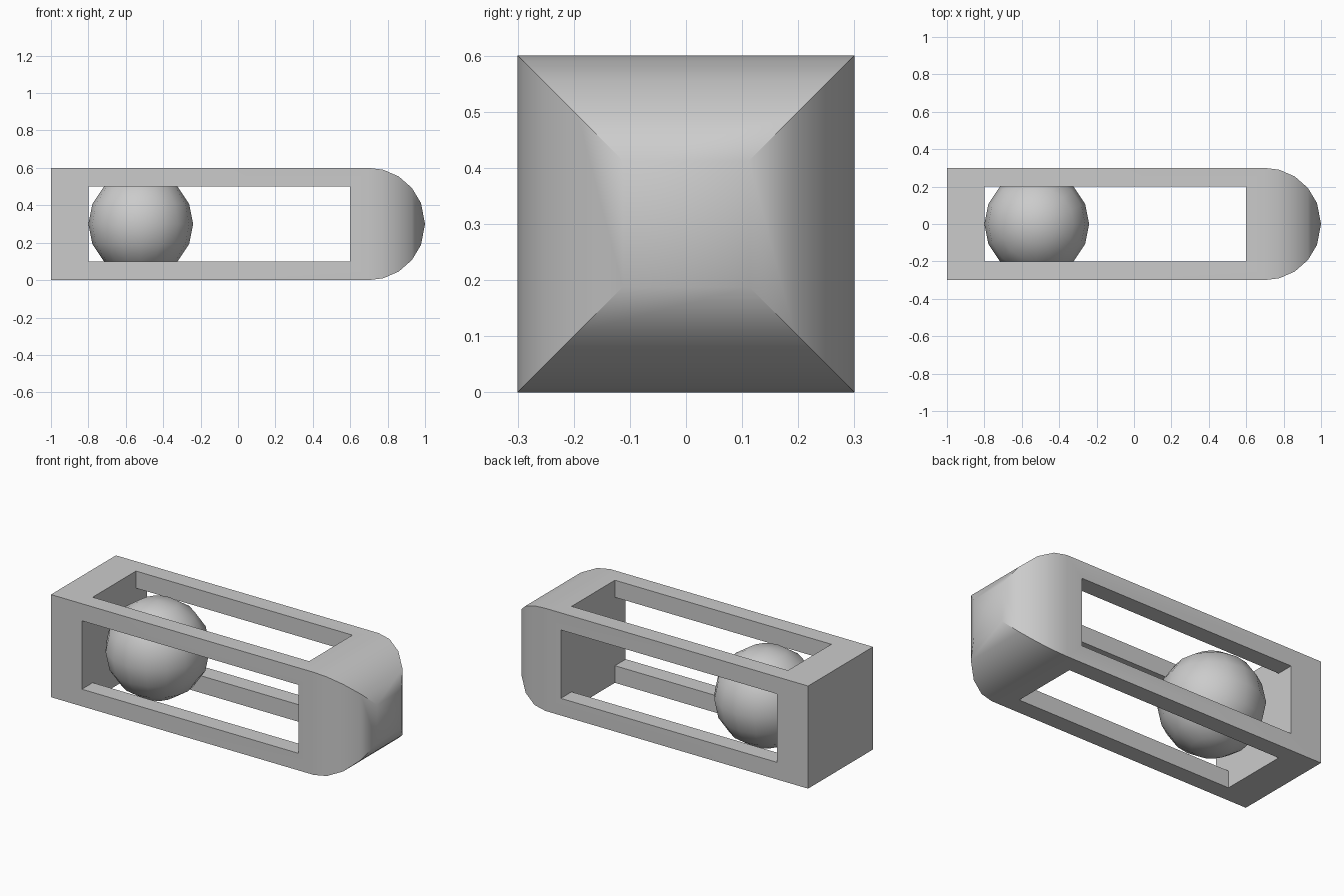
import bpy
import bmesh
from math import sin, cos, radians

cube = bpy.data.objects.get("Cube")
if cube:
    bpy.data.objects.remove(cube, do_unlink=True)

grey = bpy.data.materials.new("plain_grey")
grey.use_nodes = True
COLOUR = (0.6, 0.6, 0.6, 1)
grey.diffuse_color = COLOUR
grey.node_tree.nodes["Principled BSDF"].inputs["Base Color"].default_value = COLOUR

MID = 0.3      # height of the long axis
HALF = 0.3     # half width of the square body


def new_object(name, bm):
    bmesh.ops.recalc_face_normals(bm, faces=bm.faces)
    mesh = bpy.data.meshes.new(name)
    bm.to_mesh(mesh)
    bm.free()
    mesh.materials.append(grey)
    obj = bpy.data.objects.new(name, mesh)
    bpy.context.collection.objects.link(obj)
    return obj


def ring(bm, x, points):
    return [bm.verts.new((x, y, MID + z)) for y, z in points]


def bridge(bm, a, b):
    for i in range(len(a)):
        j = (i + 1) % len(a)
        bm.faces.new((a[i], a[j], b[j], b[i]))


def select_only(obj):
    bpy.ops.object.select_all(action='DESELECT')
    obj.select_set(True)
    bpy.context.view_layer.objects.active = obj


def square(h):
    return [(-h, -h), (h, -h), (h, h), (-h, h)]


# Square body with a vaulted nose that narrows to a point
bm = bmesh.new()
tail = ring(bm, -1, square(HALF))
bm.faces.new(tail)
last = tail
for angle in (90, 75, 58, 40, 22):
    a = radians(angle)
    loop = ring(bm, 0.7 + HALF * cos(a), square(HALF * sin(a)))
    bridge(bm, last, loop)
    last = loop
tip = bm.verts.new((1, 0, MID))
for i in range(4):
    bm.faces.new((last[i], last[(i + 1) % 4], tip))
cage = new_object("cage", bm)

# Plus-shaped prism that opens all four sides and leaves corner bars
i, o = 0.2, 0.5
plus = [(-i, -o), (i, -o), (i, -i), (o, -i), (o, i), (i, i),
        (i, o), (-i, o), (-i, i), (-o, i), (-o, -i), (-i, -i)]
bm = bmesh.new()
start, end = ring(bm, -0.8, plus), ring(bm, 0.6, plus)
bm.faces.new(start)
bm.faces.new(end)
bridge(bm, start, end)
cutter = new_object("window_cutter", bm)
cutter.hide_render = True

cut = cage.modifiers.new("windows", 'BOOLEAN')
cut.operation = 'DIFFERENCE'
cut.solver = 'EXACT'
cut.object = cutter
select_only(cage)
bpy.ops.object.modifier_apply(modifier=cut.name)
bpy.data.objects.remove(cutter, do_unlink=True)

# Loose ball inside the cage
bm = bmesh.new()
bmesh.ops.create_uvsphere(bm, u_segments=16, v_segments=8, radius=0.28)
bmesh.ops.translate(bm, verts=bm.verts, vec=(-0.52, 0, MID))
ball = new_object("ball", bm)

for obj in (cage, ball):
    select_only(obj)
    bpy.ops.object.shade_smooth_by_angle(angle=radians(30))
